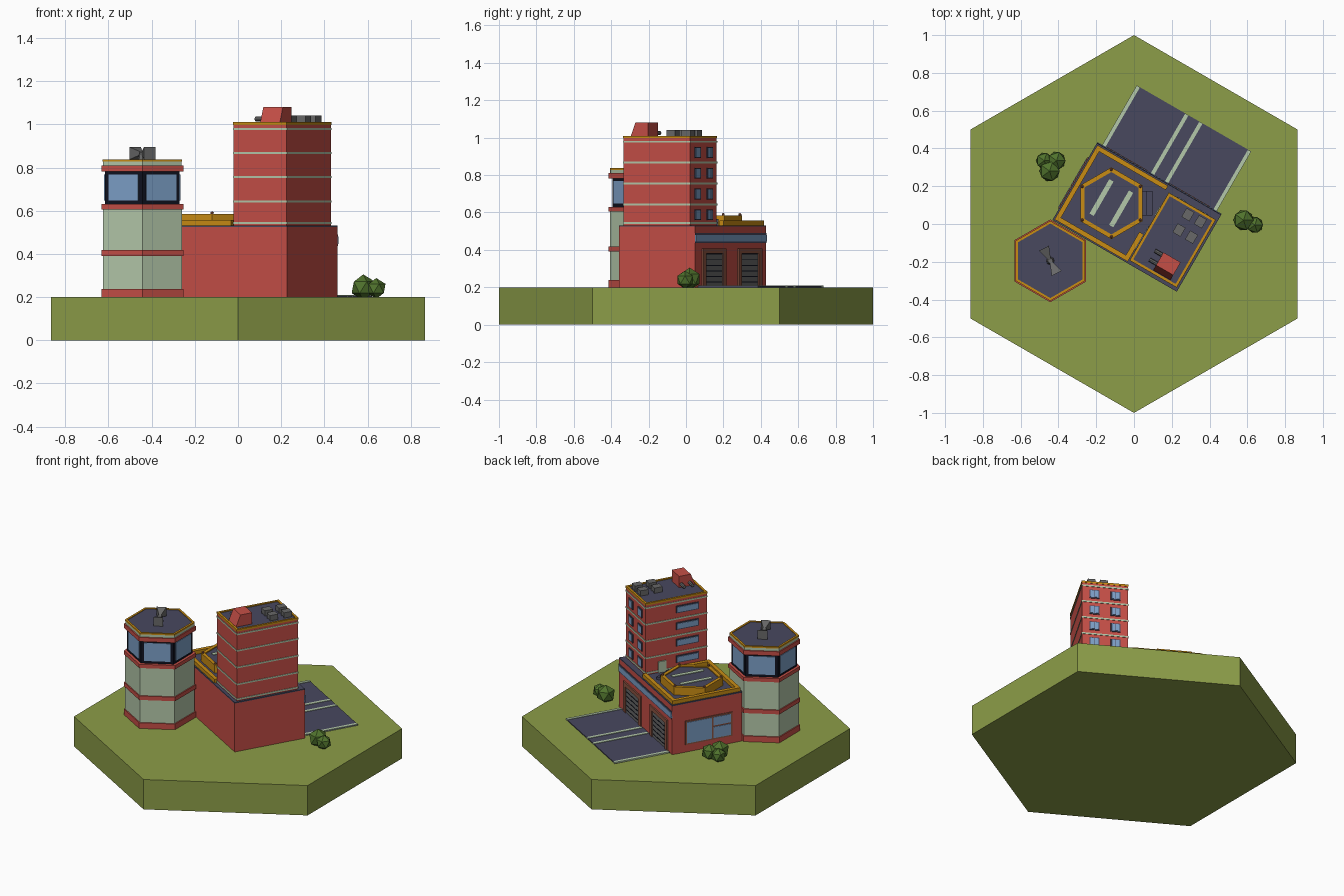
import bpy, bmesh, math
from mathutils import Matrix, Vector

if "Cube" in bpy.data.objects:
    bpy.data.objects.remove(bpy.data.objects["Cube"])

def material(name, r, g, b):
    m = bpy.data.materials.new(name)
    m.diffuse_color = (r, g, b, 1)
    m.use_nodes = True
    m.node_tree.nodes["Principled BSDF"].inputs["Base Color"].default_value = m.diffuse_color
    return m

GRASS = material("grass green", .262, .337, .065)
RED = material("brick red", .560, .078, .062)
PALE = material("pale green", .456, .578, .402)
NAVY = material("slate navy", .065, .065, .114)
GOLD = material("gold trim", .578, .262, .007)
GLASS = material("glass blue", .205, .352, .578)
BLACK = material("near black", .005, .006, .014)
GREY = material("metal grey", .140, .140, .140)
BROWN = material("brown frame", .270, .090, .055)
BUSH = material("bush green", .080, .170, .026)

WORLD = Matrix.Identity(4)
# building frame: turned 30 degrees, garage side is local +y
B = Matrix.Translation((.015, .035, 0)) @ Matrix.Rotation(math.radians(-30), 4, 'Z')
PAD = (-.12, .11)        # helipad centre
CT = (-.443, -.195)      # control tower centre

def finish(name, bm, mat):
    bmesh.ops.recalc_face_normals(bm, faces=bm.faces[:])
    me = bpy.data.meshes.new(name)
    bm.to_mesh(me)
    bm.free()
    me.materials.append(mat)
    ob = bpy.data.objects.new(name, me)
    bpy.context.collection.objects.link(ob)
    return ob

def boxes(name, mat, items, frame=B):
    """Boxes given as x0, x1, y0, y1, z0, z1."""
    bm = bmesh.new()
    for x0, x1, y0, y1, z0, z1 in items:
        m = (Matrix.Translation(((x0+x1)/2, (y0+y1)/2, (z0+z1)/2))
             @ Matrix.Diagonal((x1-x0, y1-y0, z1-z0, 1)))
        bmesh.ops.create_cube(bm, size=1, matrix=frame @ m)
    return finish(name, bm, mat)

def frame_ring(x0, x1, y0, y1, z0, z1, w):
    """Four boxes forming a rectangular rim."""
    return [(x0, x1, y0, y0+w, z0, z1), (x0, x1, y1-w, y1, z0, z1),
            (x0, x0+w, y0+w, y1-w, z0, z1), (x1-w, x1, y0+w, y1-w, z0, z1)]

def hexagon(c, r):
    return [(c[0] + r*math.cos(math.radians(90+60*k)),
             c[1] + r*math.sin(math.radians(90+60*k))) for k in range(6)]

def hex_prism(name, mat, c, r, z0, z1):
    bm = bmesh.new()
    f = bm.faces.new([bm.verts.new((x, y, z0)) for x, y in hexagon(c, r)])
    ext = bmesh.ops.extrude_face_region(bm, geom=[f])
    bmesh.ops.translate(bm, vec=(0, 0, z1-z0),
                        verts=[v for v in ext['geom'] if isinstance(v, bmesh.types.BMVert)])
    if len(bm.faces) == 7:
        bm.faces.new([v for v in f.verts])
    return finish(name, bm, mat)

def hex_ring(name, mat, c, r_out, r_in, z0, z1):
    bm = bmesh.new()
    loops = [[bm.verts.new((x, y, z)) for x, y in hexagon(c, r)]
             for r, z in ((r_out, z0), (r_out, z1), (r_in, z1), (r_in, z0))]
    for a in range(4):
        p, q = loops[a], loops[(a+1) % 4]
        for k in range(6):
            j = (k+1) % 6
            bm.faces.new((p[k], p[j], q[j], q[k]))
    return finish(name, bm, mat)

# ground tile
hex_prism("ground_tile", GRASS, (0, 0), 1, 0, .2)

# driveway with lane lines
boxes("driveway", NAVY, [(-.35, .35, .235, .605, .195, .206)])
boxes("driveway_lines", PALE, [(u-.01, u+.01, .24, .605, .2, .209)
                               for u in (-.34, -.043, .043, .34)])

# main hall
boxes("hall_walls", RED, [(-.38, .38, -.235, .235, .19, .524)])
boxes("hall_roof", NAVY, [(-.38, .38, -.235, .235, .524, .531)])
boxes("hall_band_edge", NAVY, [(-.38, .38, .23, .238, .437, .49)])
boxes("hall_band", GLASS, [(-.38, .38, .23, .241, .446, .481)])

# garage doors
doors = (-.198, .182)
boxes("garage_frames", BROWN, [b for u in doors for b in
      ((u-.125, u-.092, .23, .244, .2, .407), (u+.092, u+.125, .23, .244, .2, .407),
       (u-.092, u+.092, .23, .244, .38, .407))])
boxes("garage_doors", GREY, [(u-.092, u+.092, .23, .237, .2, .38) for u in doors])
boxes("garage_slat_gaps", BLACK, [(u-.085, u+.085, .23, .239, .225+.03*k, .230+.03*k)
                                  for u in doors for k in range(6)])

# large side window
boxes("side_window_frame", BROWN, [(-.385, -.375, -.168, .147, .25, .41)])
boxes("side_window_glass", GLASS, [(-.388, -.375, -.03, .137, .26, .40),
                                   (-.388, -.375, -.158, -.04, .26, .335),
                                   (-.388, -.375, -.158, -.04, .345, .40)])

# office block
X0, X1, Y0, Y1 = .083, .366, -.214, .196
boxes("office_walls", RED, [(X0, X1, Y0, Y1, .525, 1.0)])
boxes("office_stripes", PALE, [(X0-.003, X1+.003, Y0-.003, Y1+.003, z-.005, z+.005)
                               for z in (.543, .643, .756, .868, .978)])
boxes("office_roof_rim", GOLD, frame_ring(X0-.002, X1+.002, Y0-.002, Y1+.002, .997, 1.01, .014))
boxes("office_roof", NAVY, [(X0+.01, X1-.01, Y0+.01, Y1-.01, .995, 1.004)])

# office windows: four floors, two at the garage side, one wide at the pad side
floors = [.587 + .111*k for k in range(4)]
cols = (.16, .29)
boxes("office_window_frames", NAVY,
      [(u-.03, u+.03, .19, Y1+.005, z-.028, z+.03) for z in floors for u in cols]
      + [(X0-.005, .09, -.158, -.008, z-.014, z+.034) for z in floors])
boxes("office_window_glass", GLASS,
      [(u+s-.011, u+s+.011, .19, Y1+.008, z-.022, z+.024)
       for z in floors for u in cols for s in (-.013, .013)]
      + [(X0-.008, .09, -.151, -.015, z-.007, z+.027) for z in floors])
boxes("roof_door", PALE, [(X0-.007, .09, .06, .112, .53, .605)])

# roof stair hut: a profile with one sloping side, extruded along local x
bm = bmesh.new()
prof = [(-.2, 1.0), (-.09, 1.0), (-.09, 1.08), (-.168, 1.08)]
a, b = [[bm.verts.new(B @ Vector((u, y, z))) for y, z in prof] for u in (.215, .32)]
bm.faces.new(a)
bm.faces.new(b)
for i in range(4):
    j = (i+1) % 4
    bm.faces.new((a[i], a[j], b[j], b[i]))
finish("roof_hut", bm, RED)

# vent pipes on the hut
bm = bmesh.new()
for y in (-.105, -.160):
    bmesh.ops.create_cone(bm, cap_ends=True, segments=8, radius1=.011, radius2=.011, depth=.05,
                          matrix=B @ Matrix.Translation((.195, y, 1.025))
                          @ Matrix.Rotation(math.pi/2, 4, 'Y'))
finish("vent_pipes", bm, GREY)

# air conditioning units
units = [(u, v) for u in (.227, .303) for v in (.054, .148)]
boxes("air_units", GREY, [(u-.024, u+.024, v-.027, v+.027, 1.01, 1.04) for u, v in units]
      + [(u+s-.005, u+s+.005, v-.027, v+.027, 1.0, 1.01) for u, v in units for s in (-.018, .018)])

# parapet round the landing roof, open towards the office door
boxes("parapet", GOLD, [(-.372, -.347, -.227, .227, .53, .556),
                        (-.347, .06, .202, .227, .53, .556),
                        (-.347, .075, -.227, -.202, .53, .556),
                        (.05, .075, -.202, -.06, .53, .556)])

# helipad with marking stripes, rim lights and steps
hex_ring("helipad_rim", GOLD, PAD, .19, .165, .53, .585)
hex_prism("helipad_deck", NAVY, PAD, .17, .53, .578)
P = Matrix.Translation((PAD[0], PAD[1], 0)) @ Matrix.Rotation(math.radians(-30), 4, 'Z')
boxes("helipad_stripes", PALE, [(s*.06-.013, s*.06+.013, -.105, .105, .575, .582)
                                for s in (-1, 1)], P)
bm = bmesh.new()
for x, y in hexagon(PAD, .178):
    bmesh.ops.create_icosphere(bm, subdivisions=1, radius=.009,
                               matrix=Matrix.Translation((x, y, .589)))
finish("helipad_lights", bm, BROWN)
boxes("helipad_steps", NAVY, [(.04, .07, .045, .175, .53, .565),
                              (.07, .097, .045, .175, .53, .548)], WORLD)

# control tower
hex_prism("control_shaft", PALE, CT, .211, .19, .615)
for name, z0, z1 in (("base", .195, .238), ("middle", .391, .418), ("upper", .605, .63)):
    hex_prism("control_band_" + name, RED, CT, .219, z0, z1)
hex_prism("control_cabin", BLACK, CT, .199, .62, .79)
ap = .199*math.cos(math.pi/6)
for k in range(6):
    boxes("cabin_window_%d" % (k+1), GLASS, [(ap-.01, ap+.004, -.08, .08, .647, .768)],
          Matrix.Translation((CT[0], CT[1], 0)) @ Matrix.Rotation(math.radians(60*k), 4, 'Z'))
hex_prism("control_cornice", RED, CT, .219, .782, .81)
hex_prism("control_top", PALE, CT, .21, .80, .83)
hex_ring("control_roof_rim", GOLD, CT, .212, .197, .828, .838)
hex_prism("control_roof", NAVY, CT, .2, .826, .834)

# rotating antenna: two flared horns around a hub
bm = bmesh.new()
R = Matrix.Translation((CT[0], CT[1], .866)) @ Matrix.Rotation(math.radians(117), 4, 'Z')
for s in (-1, 1):
    bmesh.ops.create_cone(bm, cap_ends=True, segments=4, radius1=.008, radius2=.042, depth=.07,
                          matrix=R @ Matrix.Translation((s*.04, 0, 0))
                          @ Matrix.Rotation(s*math.pi/2, 4, 'Y')
                          @ Matrix.Rotation(math.pi/4, 4, 'Z'))
bmesh.ops.create_cone(bm, cap_ends=True, segments=8, radius1=.022, radius2=.014, depth=.04,
                      matrix=Matrix.Translation((CT[0], CT[1], .852)))
finish("antenna", bm, GREY)

# bushes
def bush(name, balls):
    bm = bmesh.new()
    for x, y, z, r in balls:
        bmesh.ops.create_icosphere(bm, subdivisions=1, radius=r,
                                   matrix=Matrix.Translation((x, y, z)))
    finish(name, bm, BUSH)

bush("bush_right", [(.58, .02, .245, .06), (.64, -.005, .24, .048)])
bush("bush_left", [(-.475, .335, .235, .048), (-.41, .335, .24, .053), (-.447, .28, .245, .06)])
